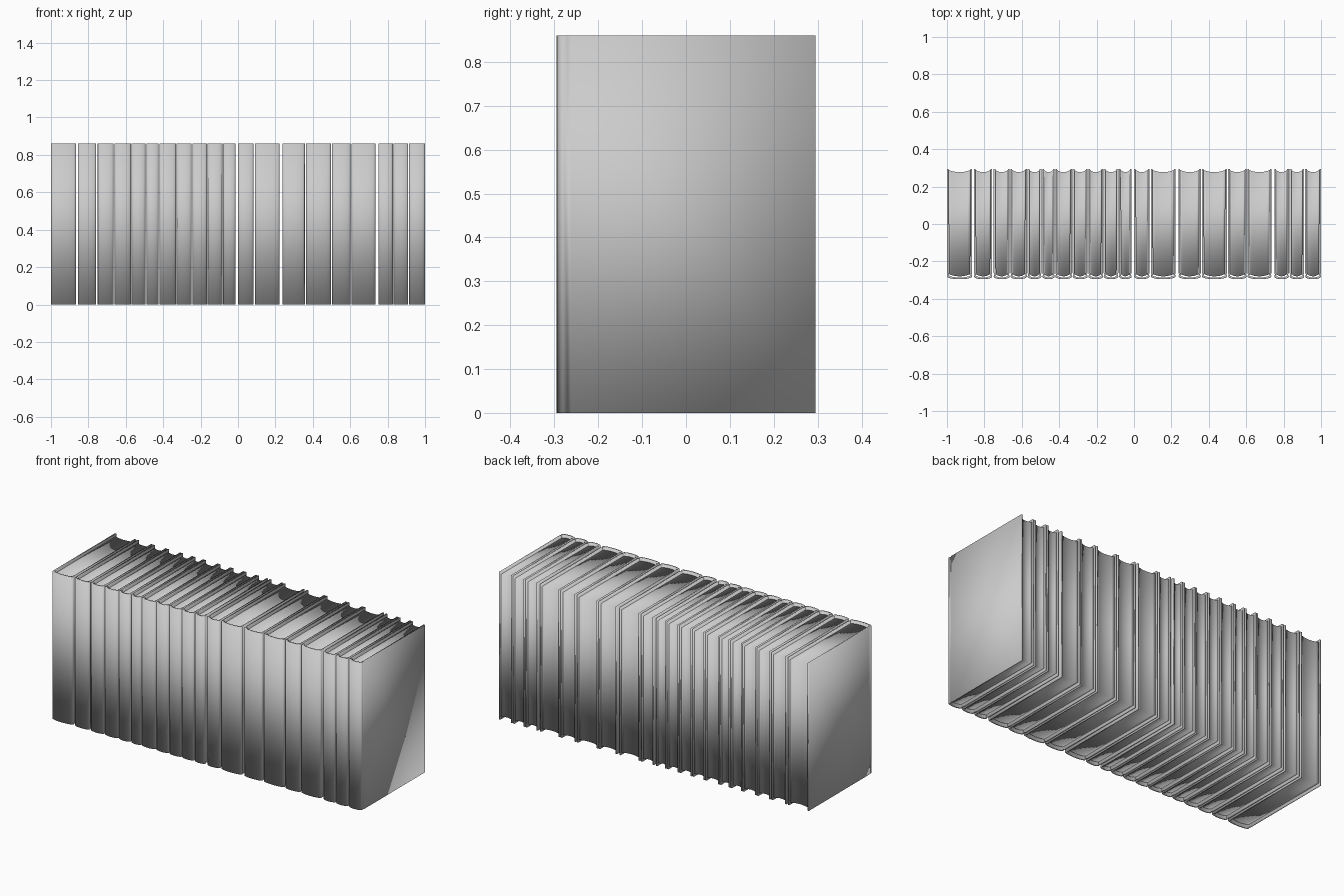
import bpy, bmesh, math

if "Cube" in bpy.data.objects:
    bpy.data.objects.remove(bpy.data.objects["Cube"])

HEIGHT = 0.86      # cover height
BACK = 0.295       # cover depth either side of centre
BOARD = 0.009      # cover thickness
INSET = 0.014      # page block set back from cover top and bottom

# left and right edge of every book in the row
BOOKS = [(-1, -.865), (-.856, -.758), (-.75, -.665), (-.66, -.572), (-.569, -.495),
         (-.49, -.424), (-.421, -.331), (-.328, -.248), (-.244, -.165), (-.162, -.084),
         (-.08, -.013), (0, .083), (.09, .223), (.238, .357), (.363, .497),
         (.503, .602), (.606, .735), (.75, .828), (.832, .91), (.915, 1)]

grey = bpy.data.materials.new("plain grey")
grey.diffuse_color = (0.6, 0.6, 0.6, 1)
grey.use_nodes = True
grey.node_tree.nodes["Principled BSDF"].inputs["Base Color"].default_value = grey.diffuse_color


def finish(bm, name):
    bmesh.ops.recalc_face_normals(bm, faces=bm.faces)
    for f in bm.faces:
        f.smooth = True
    mesh = bpy.data.meshes.new(name)
    bm.to_mesh(mesh)
    bm.free()
    mesh.materials.append(grey)
    bpy.context.collection.objects.link(bpy.data.objects.new(name, mesh))


def cover_path(cx, h, t):
    """Open U path: right board, hinge groove, rounded spine, left board."""
    w = h - t
    half = [(w, BACK), (w, -0.262), (w - 0.004, -0.27 + t * 0.3), (w, -0.279 + t * 0.6)]
    spine = [(w * math.cos(a), -0.281 + t - 0.014 * math.sin(a))
             for a in (math.pi * i / 10 for i in range(1, 10))]
    return [(cx + x, y) for x, y in half + spine + [(-x, y) for x, y in reversed(half)]]


def make_cover(name, cx, h):
    bm = bmesh.new()
    rings = []
    for x_y in zip(cover_path(cx, h, 0), cover_path(cx, h, BOARD)):
        (ox, oy), (ix, iy) = x_y
        rings.append([bm.verts.new(p) for p in
                      ((ox, oy, 0), (ox, oy, HEIGHT), (ix, iy, HEIGHT), (ix, iy, 0))])
    for a, b in zip(rings, rings[1:]):
        for k in range(4):
            n = (k + 1) % 4
            bm.faces.new((a[k], a[n], b[n], b[k]))
    bm.faces.new(rings[0])
    bm.faces.new(rings[-1])
    finish(bm, name)


def make_pages(name, cx, h):
    """Page block with a hollowed fore edge and a rounded back."""
    w = h - BOARD + 0.001
    outline = []
    for i in range(9):
        u = 1 - i / 4
        outline.append((cx + w * u, 0.277 + 0.012 * u * u))
    for i in range(9):
        u = -1 + i / 4
        outline.append((cx + (w - 0.003) * u, -0.268 - 0.012 * (1 - u * u)))
    bm = bmesh.new()
    low = [bm.verts.new((x, y, INSET)) for x, y in outline]
    top = [bm.verts.new((x, y, HEIGHT - INSET)) for x, y in outline]
    n = len(outline)
    for i in range(n):
        j = (i + 1) % n
        bm.faces.new((low[i], low[j], top[j], top[i]))
    # caps as strips running from fore edge to back
    for ring in (low, top):
        for i in range(8):
            bm.faces.new((ring[i], ring[i + 1], ring[n - 2 - i], ring[n - 1 - i]))
    finish(bm, name)


for i, (left, right) in enumerate(BOOKS, 1):
    centre, half = (left + right) / 2, (right - left) / 2
    make_cover(f"book_cover_{i:02d}", centre, half)
    make_pages(f"book_pages_{i:02d}", centre, half)
